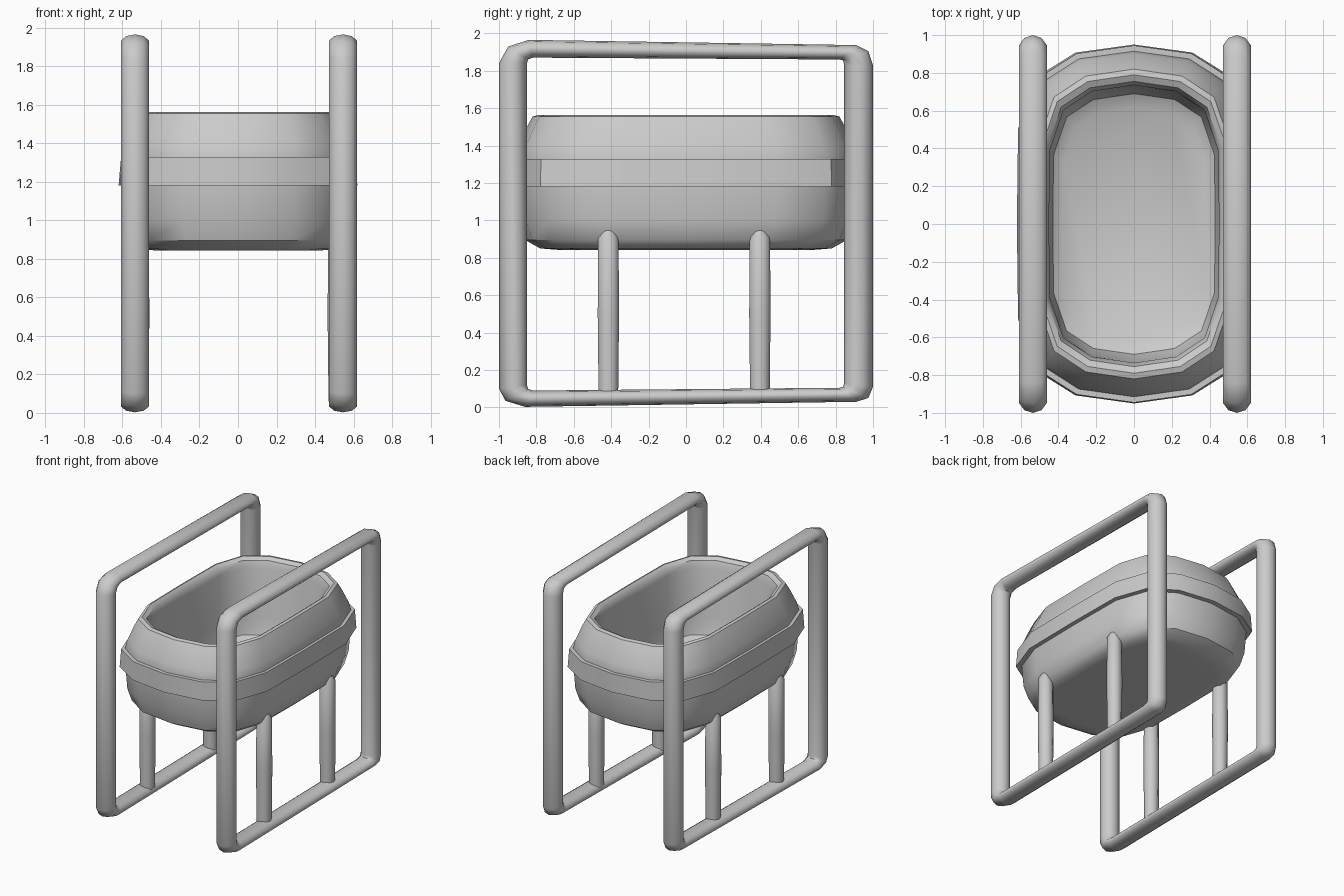
import bpy, bmesh
from math import cos, sin, pi, radians

if "Cube" in bpy.data.objects:
    bpy.data.objects.remove(bpy.data.objects["Cube"])


def finish(bm, name, angle=40):
    bmesh.ops.recalc_face_normals(bm, faces=bm.faces)
    me = bpy.data.meshes.new(name)
    bm.to_mesh(me)
    bm.free()
    ob = bpy.data.objects.new(name, me)
    bpy.context.collection.objects.link(ob)
    bpy.ops.object.select_all(action='DESELECT')
    ob.select_set(True)
    bpy.context.view_layer.objects.active = ob
    bpy.ops.object.shade_smooth_by_angle(angle=radians(angle))
    return ob


def loft(name, rings, closed=False, caps=True, angle=40):
    """Skin a list of equally sized point rings."""
    bm = bmesh.new()
    vs = [[bm.verts.new(p) for p in r] for r in rings]
    n = len(vs[0])
    for i in range(len(vs) if closed else len(vs) - 1):
        a, b = vs[i], vs[(i + 1) % len(vs)]
        for j in range(n):
            k = (j + 1) % n
            bm.faces.new((a[j], a[k], b[k], b[j]))
    if caps and not closed:
        bm.faces.new(vs[0])
        bm.faces.new(vs[-1])
    return finish(bm, name, angle)


# Elongated basket outline, mirrored from one quadrant
quad = [(1, 0), (.99, .53), (.83, .82), (.5, .955), (0, 1)]
half = quad + [(-x, y) for x, y in reversed(quad[:-1])]
outline = half + [(-x, -y) for x, y in half[1:-1]]


def level(hx, hy, z):
    return [(hx * x, hy * y, z) for x, y in outline]


# Basket: outer wall, rim and inside
loft("basket", [level(*l) for l in [
    (.42, .68, .842), (.50, .78, .85), (.55, .86, .895), (.575, .895, 1.0),
    (.585, .91, 1.18), (.585, .915, 1.33), (.575, .90, 1.39), (.53, .845, 1.51),
    (.51, .82, 1.555), (.49, .79, 1.563), (.465, .755, 1.545), (.45, .735, 1.49),
    (.45, .73, 1.10), (.43, .69, .97), (.38, .62, .93)]])

# Band around the basket
loft("basket_band", [level(*l) for l in [
    (.57, .89, 1.18), (.62, .95, 1.18), (.607, .945, 1.327), (.57, .90, 1.327)]],
    closed=True, angle=30)

# Side frames: each pair is the outer and inner edge of the tube in (y, z)
path = [
    ((-1, .10), (-.85, .12)), ((-.965, .035), (-.845, .10)), ((-.86, .003), (-.82, .09)),
    ((.91, .03), (.82, .105)), ((.975, .05), (.84, .11)), ((1, .11), (.845, .13)),
    ((1, 1.83), (.845, 1.83)), ((.975, 1.905), (.84, 1.855)), ((.91, 1.937), (.82, 1.86)),
    ((-.84, 1.965), (-.82, 1.87)), ((-.95, 1.93), (-.845, 1.86)), ((-1, 1.84), (-.85, 1.84))]
for side, cx in (("left", -.535), ("right", .545)):
    rings = []
    for (y0, z0), (y1, z1) in path:
        ring = []
        for k in range(10):
            a = 2 * pi * k / 10
            t = (1 - cos(a)) / 2
            ring.append((cx + .077 * sin(a), y0 + (y1 - y0) * t, z0 + (z1 - z0) * t))
        rings.append(ring)
    loft(side + "_frame", rings, closed=True, angle=50)

    # Support posts between frame and basket
    lx = cx + (.015 if cx < 0 else -.02)
    for where, ly in (("front", -.415), ("back", .395)):
        loft(f"{side}_{where}_post", [
            [(lx + r * cos(2 * pi * k / 10), ly + r * sin(2 * pi * k / 10), z) for k in range(10)]
            for r, z in ((.055, .06), (.06, .5), (.057, .91), (.035, .945))], angle=50)
